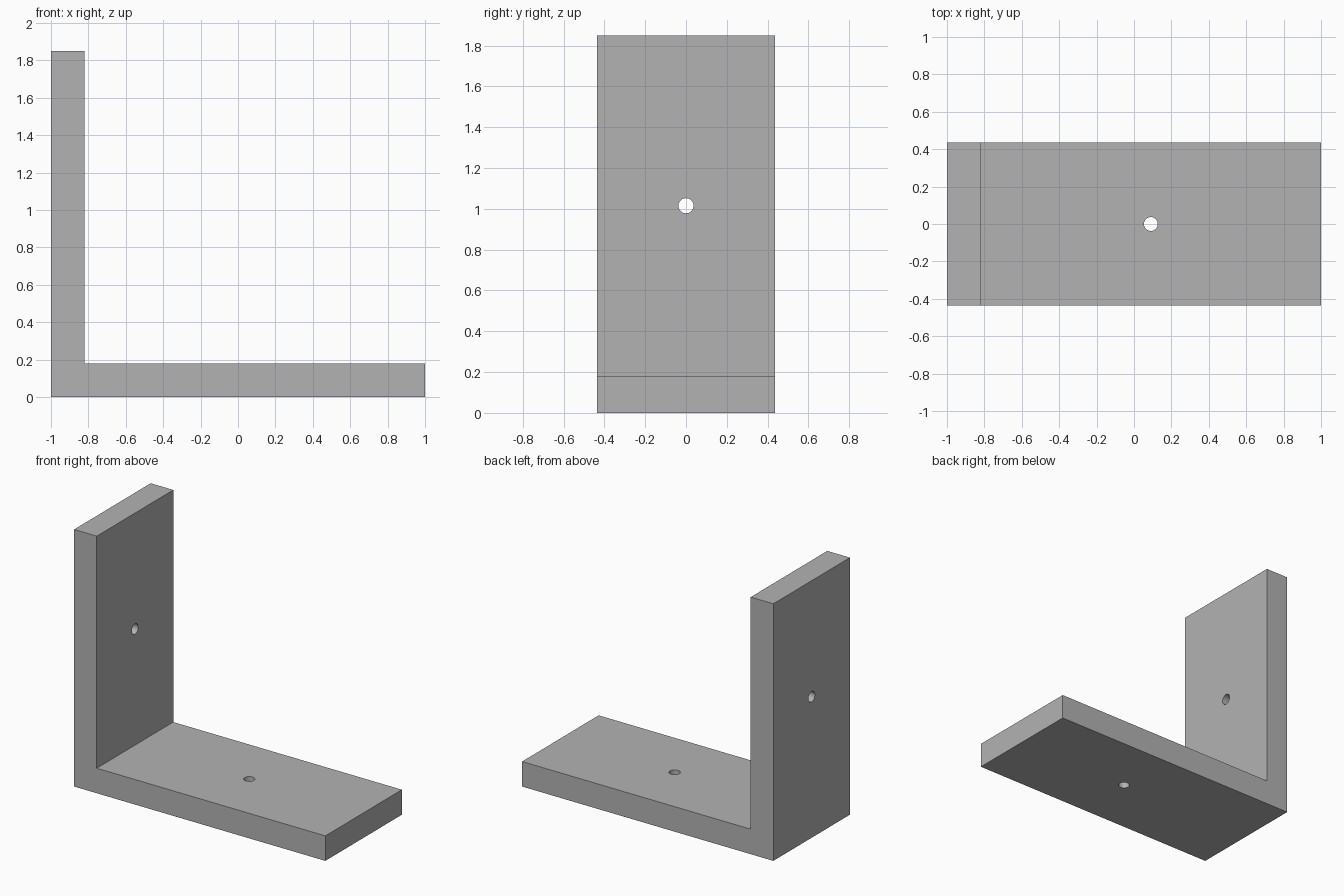
import bpy
import bmesh
from math import pi

cube = bpy.data.objects.get("Cube")
if cube:
    bpy.data.objects.remove(cube, do_unlink=True)

HEIGHT, DEPTH, THICK, HOLE = 1.85, 0.87, 0.18, 0.037

grey = bpy.data.materials.new("plain grey")
grey.use_nodes = True
colour = (0.45, 0.45, 0.45, 1)
grey.diffuse_color = colour
grey.node_tree.nodes["Principled BSDF"].inputs["Base Color"].default_value = colour

# L-shaped bracket: side profile extruded along the depth
profile = [(-1, 0), (1, 0), (1, THICK), (-1 + THICK, THICK),
           (-1 + THICK, HEIGHT), (-1, HEIGHT)]
bm = bmesh.new()
face = bm.faces.new([bm.verts.new((x, -DEPTH / 2, z)) for x, z in profile])
ext = bmesh.ops.extrude_face_region(bm, geom=[face])
moved = [v for v in ext["geom"] if isinstance(v, bmesh.types.BMVert)]
bmesh.ops.translate(bm, verts=moved, vec=(0, DEPTH, 0))
bmesh.ops.recalc_face_normals(bm, faces=bm.faces)
mesh = bpy.data.meshes.new("angle_bracket")
bm.to_mesh(mesh)
bm.free()
mesh.materials.append(grey)
bracket = bpy.data.objects.new("angle_bracket", mesh)
bpy.context.collection.objects.link(bracket)


def drill(name, location, rotation):
    """Cut a round screw hole through the bracket."""
    bpy.ops.mesh.primitive_cylinder_add(vertices=32, radius=HOLE, depth=THICK * 2,
                                        location=location, rotation=rotation)
    cutter = bpy.context.object
    cutter.name = name
    cutter.data.materials.append(grey)
    bpy.context.view_layer.objects.active = bracket
    mod = bracket.modifiers.new(name, 'BOOLEAN')
    mod.operation = 'DIFFERENCE'
    mod.solver = 'EXACT'
    mod.object = cutter
    bpy.ops.object.modifier_apply(modifier=mod.name)
    bpy.data.objects.remove(cutter, do_unlink=True)


# Screw holes in the centre of each leg
drill("base_hole", (0.09, 0, THICK / 2), (0, 0, 0))
drill("upright_hole", (-1 + THICK / 2, 0, (HEIGHT + THICK) / 2), (0, pi / 2, 0))

# Smooth hole walls, sharp bracket edges
bpy.ops.object.select_all(action='DESELECT')
bracket.select_set(True)
bpy.context.view_layer.objects.active = bracket
bpy.ops.object.shade_smooth_by_angle()
